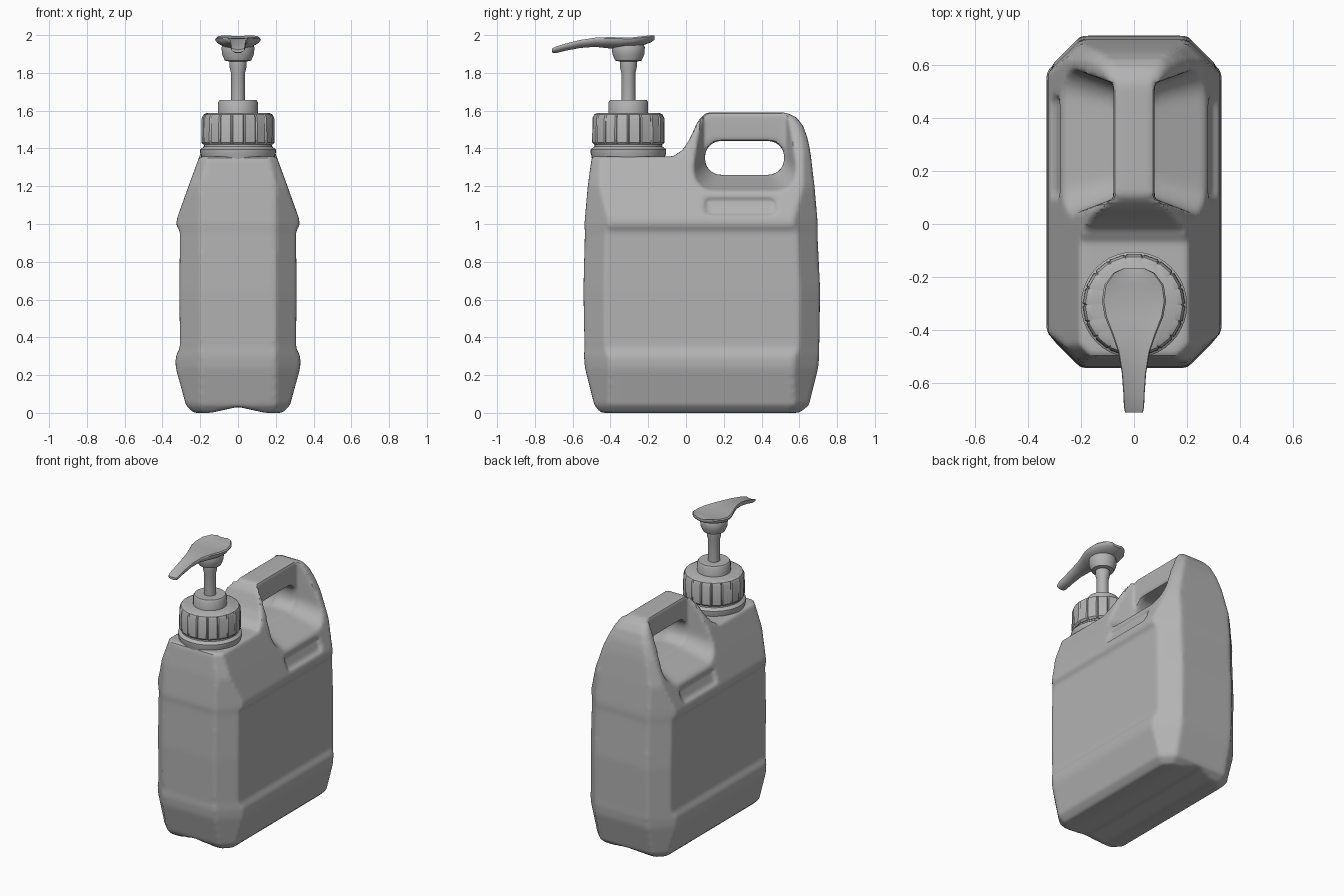
import bpy, bmesh, math

cube = bpy.data.objects.get("Cube")
if cube:
    bpy.data.objects.remove(cube)

grey = bpy.data.materials.new("plain_grey")
grey.use_nodes = True
grey.diffuse_color = (0.45, 0.45, 0.45, 1)
grey.node_tree.nodes["Principled BSDF"].inputs["Base Color"].default_value = (0.45, 0.45, 0.45, 1)


def loft(name, rings):
    """Skin a list of equal-length closed rings and cap both ends."""
    bm = bmesh.new()
    vs = [[bm.verts.new(p) for p in ring] for ring in rings]
    n = len(vs[0])
    for a, b in zip(vs, vs[1:]):
        for i in range(n):
            j = (i + 1) % n
            bm.faces.new((a[i], a[j], b[j], b[i]))
    bm.faces.new(vs[0])
    bm.faces.new(vs[-1])
    bmesh.ops.recalc_face_normals(bm, faces=bm.faces[:])
    mesh = bpy.data.meshes.new(name)
    bm.to_mesh(mesh)
    bm.free()
    mesh.materials.append(grey)
    ob = bpy.data.objects.new(name, mesh)
    bpy.context.scene.collection.objects.link(ob)
    return ob


def lathe(name, profile, y=-0.305, n=40):
    return loft(name, [[(r * math.cos(2 * math.pi * i / n), y + r * math.sin(2 * math.pi * i / n), z)
                        for i in range(n)] for r, z in profile])


def rounded(y0, y1, z0, z1, r, n=7):
    """Rounded rectangle in the side plane."""
    pts = []
    for k, (cy, cz) in enumerate([(y1 - r, z1 - r), (y0 + r, z1 - r), (y0 + r, z0 + r), (y1 - r, z0 + r)]):
        for i in range(n + 1):
            a = math.pi / 2 * (k + i / n)
            pts.append((cy + r * math.cos(a), cz + r * math.sin(a)))
    return pts


def body_ring(z, hx, y0, y1):
    """Rectangle with cut corners that narrow as the body narrows."""
    flat = min(0.2, hx * 0.8)
    c = hx - flat
    return [(flat, y0, z), (hx, y0 + c, z), (hx, y1 - c, z), (flat, y1, z),
            (-flat, y1, z), (-hx, y1 - c, z), (-hx, y0 + c, z), (-flat, y0, z)]


# Jug body: height, half width, front, back
body = loft("jug_body", [body_ring(*s) for s in [
    (0.0, 0.235, -0.45, 0.60), (0.04, 0.275, -0.485, 0.65), (0.24, 0.33, -0.535, 0.70),
    (0.30, 0.33, -0.54, 0.705), (0.345, 0.307, -0.537, 0.705), (0.65, 0.31, -0.543, 0.71),
    (0.96, 0.307, -0.535, 0.695), (0.995, 0.328, -0.538, 0.697), (1.03, 0.323, -0.535, 0.695),
    (1.2, 0.262, -0.52, 0.68), (1.37, 0.2, -0.497, 0.66), (1.45, 0.165, -0.49, 0.645),
    (1.52, 0.13, -0.48, 0.62), (1.565, 0.105, -0.45, 0.585), (1.59, 0.075, -0.4, 0.53)]])

cutters = []
# Space above the front shoulder
side = [(-0.9, 1.358), (-0.07, 1.358), (-0.02, 1.39), (0.02, 1.45), (0.06, 1.54), (0.085, 1.57),
        (0.13, 1.61), (0.13, 1.9), (-0.9, 1.9)]
cutters.append(loft("shoulder_cut", [[(x, y, z) for y, z in side] for x in (-0.5, 0.5)]))
# Grip window
cutters.append(loft("window_cut", [[(x, y, z) for y, z in rounded(0.1, 0.52, 1.26, 1.44, 0.085)]
                                   for x in (-0.5, 0.5)]))
# Shallow channel under the base
cutters.append(loft("base_cut", [[(-0.19, y, -0.01), (0, y, 0.032), (0.19, y, -0.01), (0, y, -0.1)]
                                 for y in (-0.9, 0.9)]))
for s in (-1, 1):
    # Finger pocket beside the grip, widening outwards
    inner = rounded(0.095, 0.53, 1.252, 1.75, 0.09)
    outer = rounded(0.0, 0.62, 1.15, 1.8, 0.13)
    cutters.append(loft("pocket_cut", [[(s * 0.078, y, z) for y, z in inner],
                                       [(s * 0.33, y, z) for y, z in outer]]))
    # Slot on the sloping side
    slot = rounded(0.1, 0.475, 1.05, 1.135, 0.03)
    cutters.append(loft("slot_cut", [[(s * (d + 0.323 - (z - 1.03) * 0.36), y, z) for y, z in slot]
                                     for d in (-0.018, 0.1)]))

for c in cutters:
    c.hide_render = True
    m = body.modifiers.new("cut", 'BOOLEAN')
    m.operation, m.solver, m.object = 'DIFFERENCE', 'EXACT', c
# Soften every edge as in blown plastic
m = body.modifiers.new("even_mesh", 'REMESH')
m.mode, m.octree_depth, m.scale = 'SMOOTH', 7, 0.9
m = body.modifiers.new("soften", 'SMOOTH')
m.factor, m.iterations = 0.5, 5
depsgraph = bpy.context.evaluated_depsgraph_get()
baked = bpy.data.meshes.new_from_object(body.evaluated_get(depsgraph), depsgraph=depsgraph)
baked.materials.clear()
baked.materials.append(grey)
body.modifiers.clear()
body.data = baked
for c in cutters:
    bpy.data.objects.remove(c)

# Neck and pump
parts = [body]
parts.append(lathe("neck", [(0.19, 1.3), (0.195, 1.36), (0.2, 1.375), (0.2, 1.395), (0.18, 1.41), (0.175, 1.44)]))
parts.append(lathe("pump_collar", [(0.105, 1.57), (0.105, 1.645), (0.097, 1.657), (0.045, 1.657)]))
parts.append(lathe("pump_stem", [(0.037, 1.64), (0.037, 1.8), (0.045, 1.83), (0.045, 1.86), (0.07, 1.865),
                                 (0.085, 1.9), (0.087, 1.935), (0.08, 1.955)]))

# Cap with flat facets split by narrow grooves
facets = 18
cap_rings = []
for r, z in [(0.183, 1.42), (0.194, 1.432), (0.192, 1.56), (0.183, 1.58), (0.165, 1.588)]:
    ring = []
    for i in range(facets):
        for off, k in ((0, 0.97), (0.1, 1), (0.9, 1)):
            a = 2 * math.pi * (i + off) / facets
            ring.append((r * k * math.cos(a), -0.305 + r * k * math.sin(a), z))
    cap_rings.append(ring)
parts.append(loft("ribbed_cap", cap_rings))


def head_ring(y, hw, top, bottom, n=14):
    """Rounded underside with a slightly dished top."""
    ring = []
    for i in range(n + 1):
        a = math.pi * (1 + i / n)
        ring.append((hw * math.cos(a), y, top - 0.008 + (top - 0.008 - bottom) * math.sin(a)))
    for i in range(n + 1):
        t = 0.94 - 1.88 * i / n
        ring.append((hw * t, y, top - 0.006 * (1 - t * t)))
    return ring


# Pump head and spout: distance, half width, top, underside
parts.append(loft("pump_spout", [head_ring(*s) for s in [
    (-0.167, 0.04, 1.998, 1.975), (-0.185, 0.078, 2.0, 1.962), (-0.23, 0.112, 1.995, 1.945),
    (-0.29, 0.121, 1.988, 1.93), (-0.35, 0.11, 1.989, 1.925), (-0.41, 0.085, 1.99, 1.93),
    (-0.48, 0.06, 1.987, 1.938), (-0.56, 0.046, 1.975, 1.932), (-0.64, 0.04, 1.955, 1.917),
    (-0.69, 0.038, 1.94, 1.904), (-0.71, 0.034, 1.93, 1.908)]]))

bpy.ops.object.select_all(action='DESELECT')
for ob in parts:
    ob.select_set(True)
bpy.context.view_layer.objects.active = body
bpy.ops.object.shade_smooth_by_angle(angle=math.radians(35))
